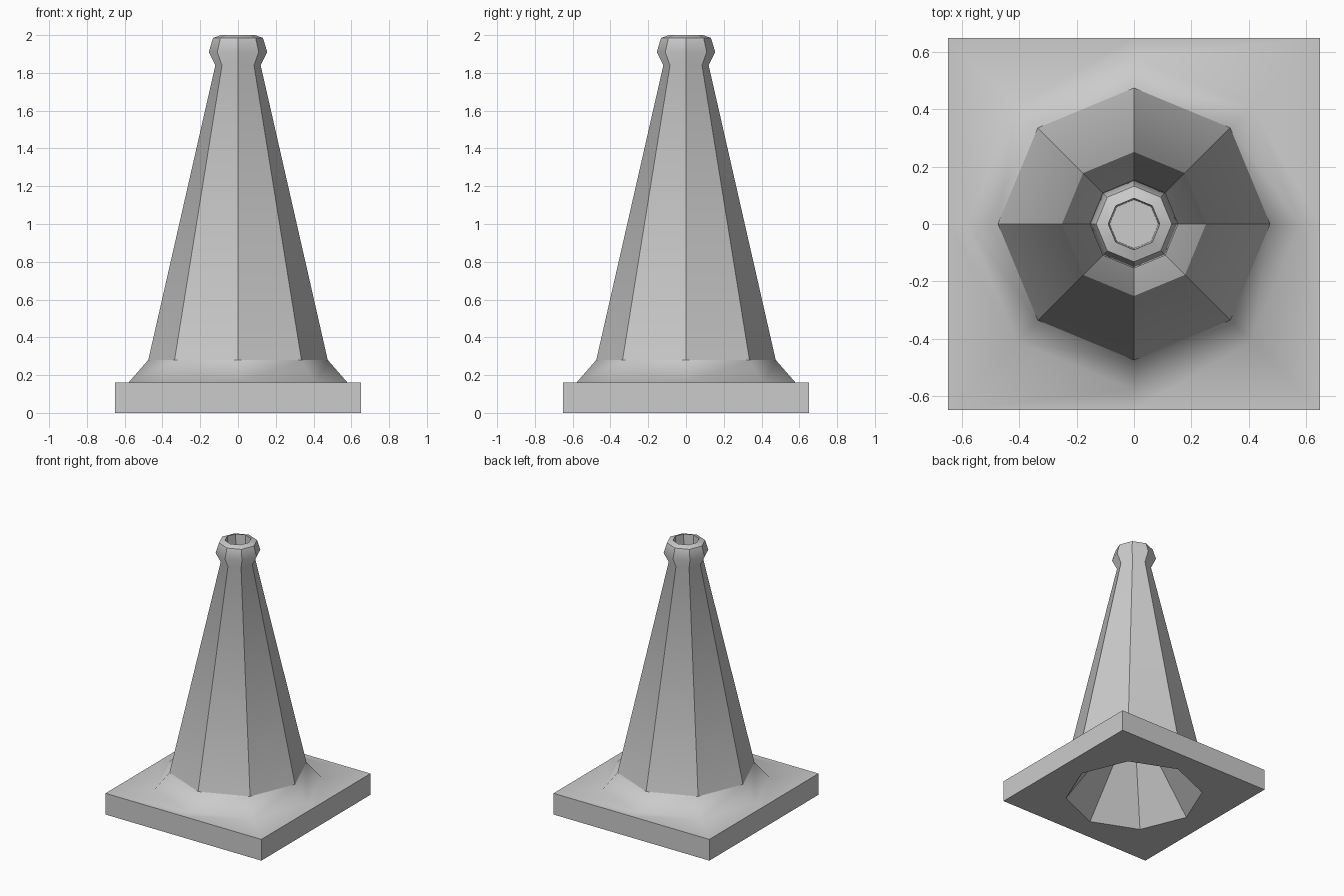
import bpy, bmesh
from math import cos, sin, pi

if "Cube" in bpy.data.objects:
    bpy.data.objects.remove(bpy.data.objects["Cube"])

SIDES = 8
HALF = 0.65


def octagon(bm, r, z):
    return [bm.verts.new((r * cos(i * pi / 4), r * sin(i * pi / 4), z)) for i in range(SIDES)]


def square(bm, z):
    # square with side midpoints, so it bridges cleanly to an octagon
    pts = []
    for i in range(SIDES):
        c, s = cos(i * pi / 4), sin(i * pi / 4)
        k = HALF / max(abs(c), abs(s))
        pts.append(bm.verts.new((c * k, s * k, z)))
    return pts


def bridge(bm, a, b):
    for i in range(SIDES):
        j = (i + 1) % SIDES
        bm.faces.new((a[i], a[j], b[j], b[i]))


def sharpen_loop(bm, ring):
    for i in range(SIDES):
        bm.edges.get((ring[i], ring[(i + 1) % SIDES])).smooth = False


def sharpen_ribs(bm, a, b):
    for p, q in zip(a, b):
        bm.edges.get((p, q)).smooth = False


bm = bmesh.new()

# underside hollow
pit_top = octagon(bm, 0.06, 0.57)
pit_rim = octagon(bm, 0.48, 0.0)
# square base plate and the sloped foot growing out of it
plate_low = square(bm, 0.0)
plate_high = square(bm, 0.16)
foot = octagon(bm, 0.58, 0.16)
shoulder = octagon(bm, 0.475, 0.28)
# tapered body, neck, collar and rim
neck = octagon(bm, 0.12, 1.84)
collar = octagon(bm, 0.155, 1.91)
lip = octagon(bm, 0.132, 1.985)
rim = octagon(bm, 0.09, 2.0)
# socket in the top
socket = octagon(bm, 0.085, 1.84)

rings = [pit_top, pit_rim, plate_low, plate_high, foot, shoulder,
         neck, collar, lip, rim, socket]
for a, b in zip(rings, rings[1:]):
    bridge(bm, a, b)
bm.faces.new(pit_top[::-1])
bm.faces.new(socket)
bmesh.ops.recalc_face_normals(bm, faces=bm.faces)

# smooth shading with chosen hard edges
for f in bm.faces:
    f.smooth = True
for ring in (pit_top, pit_rim, plate_low, plate_high, shoulder, lip, rim, socket):
    sharpen_loop(bm, ring)
for a, b in ((pit_top, pit_rim), (plate_low, plate_high), (shoulder, neck),
             (neck, collar), (collar, lip), (rim, socket)):
    sharpen_ribs(bm, a, b)

mesh = bpy.data.meshes.new("traffic_cone")
bm.to_mesh(mesh)
bm.free()
cone = bpy.data.objects.new("traffic_cone", mesh)
bpy.context.collection.objects.link(cone)
